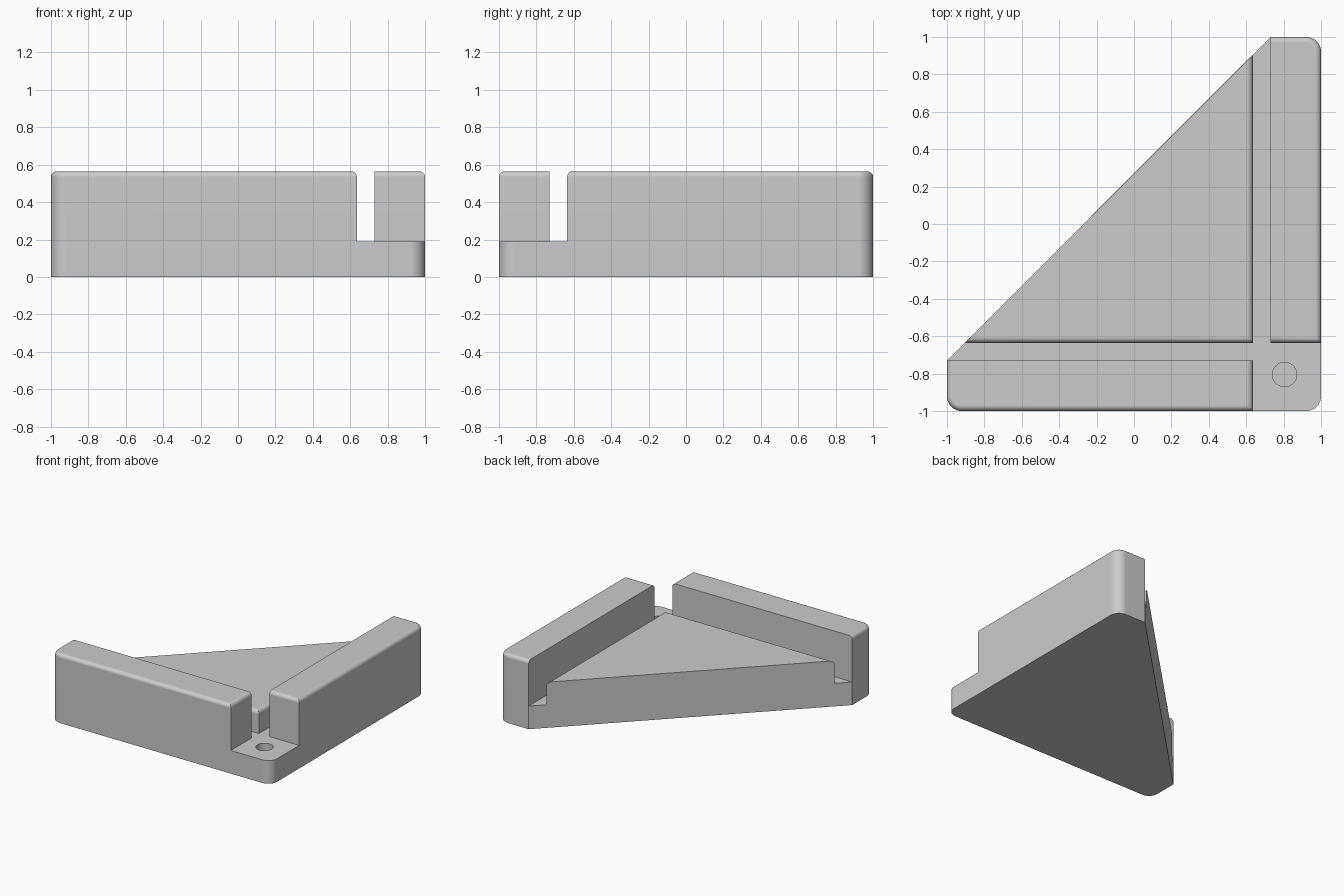
import bpy, bmesh, math

cube = bpy.data.objects.get("Cube")
if cube:
    bpy.data.objects.remove(cube, do_unlink=True)

# Main dimensions
FLOOR, BLOCK_TOP, WALL_TOP = 0.19, 0.375, 0.565
WALL_IN, GROOVE_IN = 0.73, 0.635      # groove lies between these offsets
CORNER, FILLET = 0.08, 0.03

grey = bpy.data.materials.new("plain_grey")
grey.use_nodes = True
color = (0.6, 0.6, 0.6, 1)
grey.diffuse_color = color
grey.node_tree.nodes["Principled BSDF"].inputs["Base Color"].default_value = color


def arc(sx, sy, start, steps=10):
    """Quarter-round outline of the square corner at (sx, sy)."""
    cx, cy = sx * (1 - CORNER), sy * (1 - CORNER)
    return [(cx + CORNER * math.cos(math.radians(start + 90 * i / steps)),
             cy + CORNER * math.sin(math.radians(start + 90 * i / steps)))
            for i in range(steps + 1)]


def prism(name, outline, z0, z1, rounded=None):
    """Extrude an outline; fillet the top edges for which rounded(x, y) holds."""
    bm = bmesh.new()
    face = bm.faces.new([bm.verts.new((x, y, z0)) for x, y in outline])
    top = bmesh.ops.extrude_face_region(bm, geom=[face])["geom"]
    for v in top:
        if isinstance(v, bmesh.types.BMVert):
            v.co.z = z1
    bmesh.ops.recalc_face_normals(bm, faces=bm.faces)
    if rounded:
        edges = []
        for e in bm.edges:
            mid = (e.verts[0].co + e.verts[1].co) / 2
            if all(abs(v.co.z - z1) < 1e-5 for v in e.verts) and rounded(mid.x, mid.y):
                edges.append(e)
        bmesh.ops.bevel(bm, geom=edges, offset=FILLET, segments=5,
                        profile=0.5, affect='EDGES', clamp_overlap=True)
    mesh = bpy.data.meshes.new(name)
    bm.to_mesh(mesh)
    bm.free()
    mesh.materials.append(grey)
    obj = bpy.data.objects.new(name, mesh)
    bpy.context.collection.objects.link(obj)
    return obj


# Base plate: right-angled corner with a diagonal back
front_left, front_right, back_right = arc(-1, -1, 180), arc(1, -1, 270), arc(1, 1, 0)
base = prism("base_plate",
             front_left + front_right + back_right + [(WALL_IN, 1), (-1, -WALL_IN)],
             0, FLOOR)

# Blind peg hole in the open corner
bpy.ops.mesh.primitive_cylinder_add(vertices=48, radius=0.065, depth=0.24,
                                    location=(0.805, -0.805, FLOOR))
cutter = bpy.context.object
cutter.name = "hole_cutter"
cutter.data.materials.append(grey)
cutter.hide_render = True
cutter.hide_set(True)
cut = base.modifiers.new("peg_hole", 'BOOLEAN')
cut.operation, cut.solver, cut.object = 'DIFFERENCE', 'EXACT', cutter

# Two tall outer walls, sharp only along the groove
front = prism("front_wall",
              front_left + [(GROOVE_IN, -1), (GROOVE_IN, -WALL_IN), (-1, -WALL_IN)],
              FLOOR, WALL_TOP, lambda x, y: y < -WALL_IN - 0.01)
side = prism("side_wall",
             [(WALL_IN, -GROOVE_IN), (1, -GROOVE_IN)] + back_right + [(WALL_IN, 1)],
             FLOOR, WALL_TOP, lambda x, y: x > WALL_IN + 0.01)

# Triangular inner block, sharp along the diagonal
diag = 1 - WALL_IN
block = prism("inner_block",
              [(-GROOVE_IN - diag, -GROOVE_IN), (GROOVE_IN, -GROOVE_IN),
               (GROOVE_IN, GROOVE_IN + diag)],
              FLOOR, BLOCK_TOP,
              lambda x, y: x > GROOVE_IN - 0.01 or y < -GROOVE_IN + 0.01)

# Smooth fillets, flat large faces
for obj in (base, front, side, block):
    bpy.ops.object.select_all(action='DESELECT')
    obj.select_set(True)
    bpy.context.view_layer.objects.active = obj
    bpy.ops.object.shade_smooth_by_angle(angle=math.radians(30))
    weighted = obj.modifiers.new("flat_face_normals", 'WEIGHTED_NORMAL')
    weighted.keep_sharp = True
